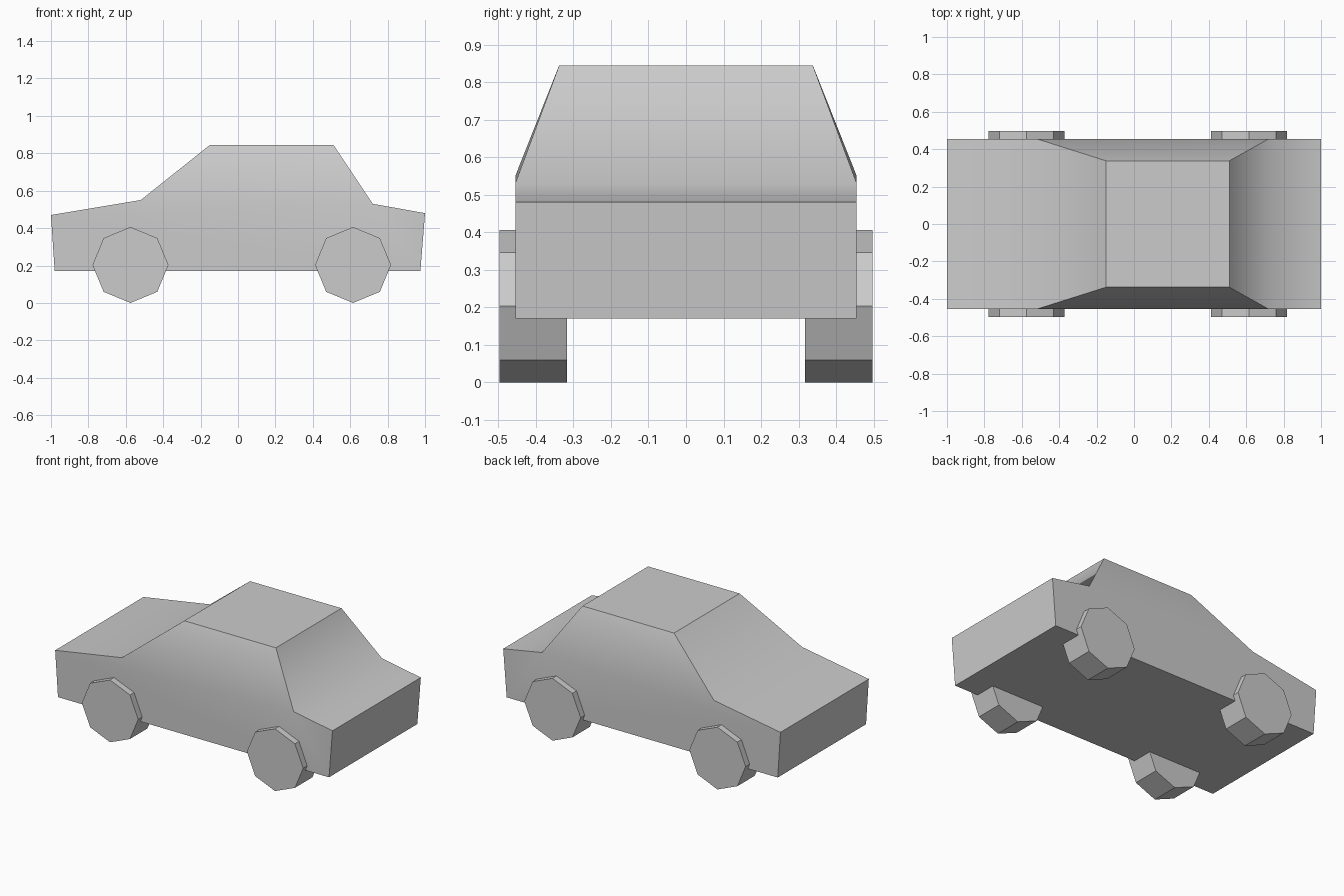
import bpy, bmesh
from math import radians, pi

if "Cube" in bpy.data.objects:
    bpy.data.objects.remove(bpy.data.objects["Cube"])

# Car body: side outline (x, z, half width), counted around the car
outline = [(-0.98, 0.17, 0.455), (-1.0, 0.47, 0.455), (-0.52, 0.55, 0.455),
           (-0.15, 0.845, 0.338), (0.51, 0.845, 0.338), (0.72, 0.53, 0.455),
           (1.0, 0.48, 0.455), (0.975, 0.17, 0.455)]
lower_side = [0, 1, 2, 5, 6, 7]
cabin_side = [2, 3, 4, 5]

bm = bmesh.new()
sides = [[bm.verts.new((x, s * w, z)) for x, z, w in outline] for s in (-1, 1)]
for side in sides:
    for panel in (lower_side, cabin_side):
        bm.faces.new([side[i] for i in panel])
near, far = sides
for i in range(len(outline)):
    j = (i + 1) % len(outline)
    bm.faces.new((near[i], near[j], far[j], far[i]))
bmesh.ops.recalc_face_normals(bm, faces=bm.faces)

# Soft shading at the belt line and window bases, crisp convex corners
for f in bm.faces:
    f.smooth = True
for e in bm.edges:
    e.smooth = e.calc_face_angle_signed() < radians(30)
mesh = bpy.data.meshes.new("car_body")
bm.to_mesh(mesh)
bm.free()
bpy.context.collection.objects.link(bpy.data.objects.new("car_body", mesh))


# Eight-sided wheels
def wheel(name, x, y):
    bpy.ops.mesh.primitive_cylinder_add(vertices=8, radius=0.203, depth=0.18,
                                        location=(x, y, 0.203),
                                        rotation=(pi / 2, 0, 0))
    bpy.context.object.name = name


for axle, x in (("front", -0.575), ("rear", 0.615)):
    for hand, s in (("near", -1), ("far", 1)):
        wheel(f"{axle}_wheel_{hand}", x, s * 0.407)
